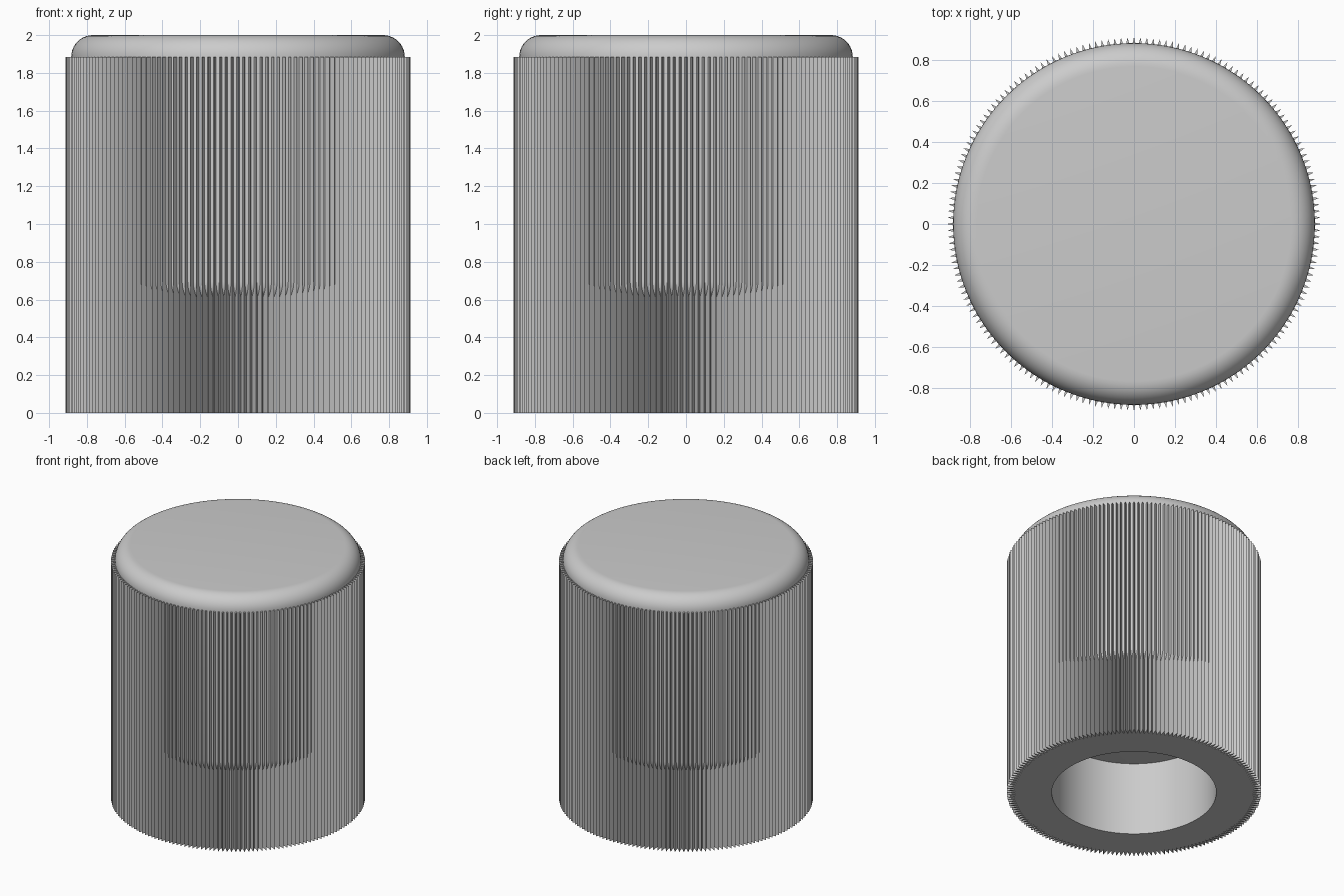
import bpy
import bmesh
from math import cos, sin, pi, radians

cube = bpy.data.objects.get("Cube")
if cube:
    bpy.data.objects.remove(cube, do_unlink=True)

HEIGHT = 2.0
RIB_COUNT = 180
RIB_TIP, RIB_VALLEY = 0.912, 0.85
SKIRT_TOP = 1.885
HOLE_RADIUS, HOLE_DEPTH = 0.59, 0.58
CORE_RADIUS, CORE_ROUNDING = 0.883, 0.115

grey = bpy.data.materials.new("plain grey")
grey.use_nodes = True
colour = (0.6, 0.6, 0.6, 1.0)
grey.diffuse_color = colour
grey.node_tree.nodes["Principled BSDF"].inputs["Base Color"].default_value = colour


def finish(bm, name):
    """Turn a bmesh into a smooth object that keeps its sharp edges."""
    bmesh.ops.recalc_face_normals(bm, faces=bm.faces)
    mesh = bpy.data.meshes.new(name)
    bm.to_mesh(mesh)
    bm.free()
    mesh.materials.append(grey)
    obj = bpy.data.objects.new(name, mesh)
    bpy.context.collection.objects.link(obj)
    bpy.ops.object.select_all(action='DESELECT')
    obj.select_set(True)
    bpy.context.view_layer.objects.active = obj
    bpy.ops.object.shade_smooth_by_angle(angle=radians(30))
    return obj


def ring(bm, radii, z):
    """Closed ring of vertices, one per entry in radii."""
    n = len(radii)
    return [bm.verts.new((r * cos(2 * pi * i / n), r * sin(2 * pi * i / n), z))
            for i, r in enumerate(radii)]


# Ribbed skirt: a tube whose outer wall is a ring of sharp vertical ribs
bm = bmesh.new()
ribs = [RIB_TIP, RIB_VALLEY] * RIB_COUNT
bore = [HOLE_RADIUS] * len(ribs)
loops = [ring(bm, ribs, 0), ring(bm, ribs, SKIRT_TOP),
         ring(bm, bore, SKIRT_TOP), ring(bm, bore, 0)]
for a, b in zip(loops, loops[1:] + loops[:1]):
    for i in range(len(a)):
        j = (i + 1) % len(a)
        bm.faces.new((a[i], a[j], b[j], b[i]))
finish(bm, "ribbed_skirt")

# Core: a drum with rounded rims that caps the top and closes the hole
bm = bmesh.new()
bmesh.ops.create_cone(bm, cap_ends=True, segments=128, radius1=CORE_RADIUS,
                      radius2=CORE_RADIUS, depth=HEIGHT - HOLE_DEPTH)
bmesh.ops.translate(bm, verts=bm.verts, vec=(0, 0, (HEIGHT + HOLE_DEPTH) / 2))
rims = [e for e in bm.edges if abs(e.verts[0].co.z - e.verts[1].co.z) < 0.01]
bmesh.ops.bevel(bm, geom=rims, offset=CORE_ROUNDING, offset_type='OFFSET',
                segments=10, profile=0.5, affect='EDGES')
finish(bm, "rounded_core")
